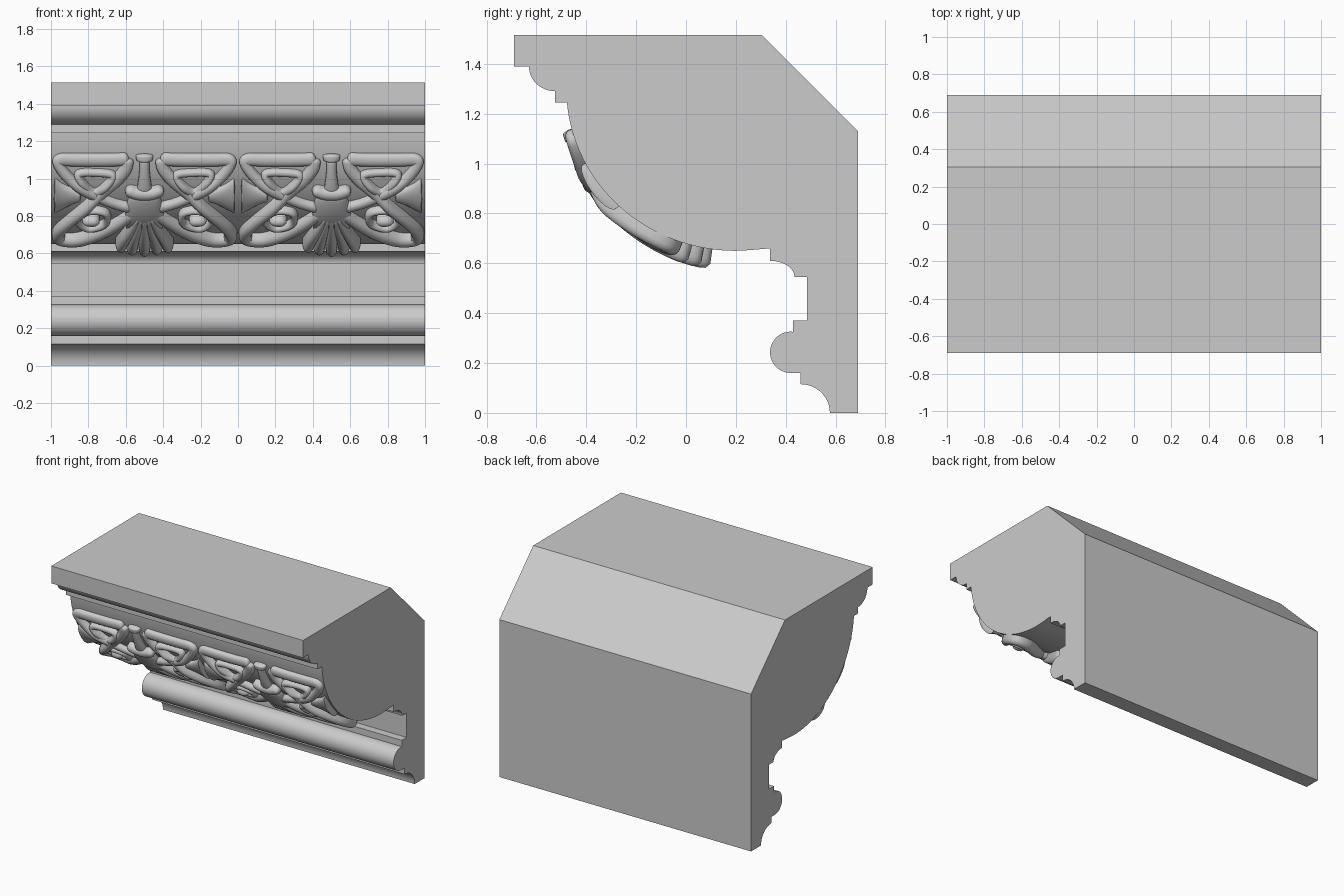
import bpy, bmesh
from math import sin, cos, acos, pi, radians, hypot

if "Cube" in bpy.data.objects:
    bpy.data.objects.remove(bpy.data.objects["Cube"])

CY, CZ, RY, RZ = 0.2, 1.3, 0.68, 0.65      # large curved face of the moulding


def arc(cy, cz, ry, rz, a0, a1, n=12):
    return [(cy + ry * cos(radians(a0 + (a1 - a0) * i / n)),
             cz + rz * sin(radians(a0 + (a1 - a0) * i / n))) for i in range(n + 1)]


def finish(name, bm, angle):
    bmesh.ops.recalc_face_normals(bm, faces=bm.faces)
    me = bpy.data.meshes.new(name)
    bm.to_mesh(me)
    bm.free()
    ob = bpy.data.objects.new(name, me)
    bpy.context.collection.objects.link(ob)
    bpy.ops.object.select_all(action='DESELECT')
    ob.select_set(True)
    bpy.context.view_layer.objects.active = ob
    bpy.ops.object.shade_smooth_by_angle(angle=radians(angle))


# moulding body: extruded profile in (y, z)
profile = [(-.69, 1.515), (.305, 1.515), (.69, 1.13), (.69, 0)]
profile += arc(.46, 0, .117, .115, 0, 90)                 # bottom cove
profile += [(.46, .16)] + arc(.42, .243, .083, .083, 270, 90, 20)   # round bead
profile += [(.43, .325), (.43, .37), (.485, .37), (.485, .545)]
profile += arc(.337, .545, .098, .065, 0, 90)             # small cove
profile += [(.337, .66), (.26, .653)]
profile += arc(CY, CZ, RY, RZ, 270, 184.85, 40)           # large curved face
profile += [(-.525, 1.245)] + arc(-.525, 1.39, .105, .1, 270, 180)  # top ovolo
profile += [(-.69, 1.39)]
bm = bmesh.new()
ends = [[bm.verts.new((x, y, z)) for y, z in profile] for x in (-1, 1)]
for e in ends:
    bm.faces.new(e)
for i in range(len(profile)):
    j = (i + 1) % len(profile)
    bm.faces.new((ends[0][i], ends[0][j], ends[1][j], ends[1][i]))
finish("moulding_body", bm, 25)


# carving helpers: draw in front view (u, z), wrap on the large curved face
def to_arc(z):
    return acos(min(1, (1.3 - z) / .725)) * .68


def wrap(x, s, d):
    t = s / .68
    d *= .5 + .65 * cos(t)
    return (x, CY - sin(t) * (RY + d), CZ - cos(t) * (RZ + d))


def spline(pts, closed, n=8):
    m = len(pts)
    get = (lambda i: pts[i % m]) if closed else (lambda i: pts[max(0, min(m - 1, i))])
    out = []
    for i in range(m if closed else m - 1):
        a, b, c, d = get(i - 1), get(i), get(i + 1), get(i + 2)
        for k in range(n):
            t = k / n
            out.append([.5 * (2 * q + (r - p) * t + (2 * p - 5 * q + 4 * r - s) * t * t
                              + (3 * q - p - 3 * r + s) * t ** 3)
                        for p, q, r, s in zip(a, b, c, d)])
    return out if closed else out + [list(pts[-1])]


def strand(bm, cx, side, pts, closed=False, tip=.03):
    """pts: (distance from motif centre, z, half width, height)"""
    path = spline([(u, to_arc(z), w, h) for u, z, w, h in pts], closed)
    n, rings = len(path), []
    run = [0]
    for a, b in zip(path, path[1:]):
        run.append(run[-1] + hypot(b[0] - a[0], b[1] - a[1]))
    for i, (u, s, w, h) in enumerate(path):
        a = path[(i - 1) % n] if closed else path[max(i - 1, 0)]
        b = path[(i + 1) % n] if closed else path[min(i + 1, n - 1)]
        tx, ts = b[0] - a[0], b[1] - a[1]
        length = hypot(tx, ts) or 1
        if not closed:                               # rounded ends
            e = min(1, min(run[i], run[-1] - run[i]) / tip)
            f = max(.3, (1 - (1 - e) ** 2) ** .5)
            w, h = w * f, h * (.6 + .4 * f)
        ring = []
        for k in range(11):
            c = pi * k / 10
            o, d = w * cos(c), h * sin(c) ** .6 if 0 < k < 10 else -.012
            ring.append(bm.verts.new(wrap(cx + side * (u - ts / length * o),
                                          s + tx / length * o, d)))
        rings.append(ring)
    for i in range(n if closed else n - 1):
        p, q = rings[i], rings[(i + 1) % n]
        for k in range(11):
            bm.faces.new((p[k], p[(k + 1) % 11], q[(k + 1) % 11], q[k]))
    if not closed:
        bm.faces.new(rings[0])
        bm.faces.new(rings[-1])


def carve(name, strands, sides=(-1, 1)):
    bm = bmesh.new()
    for cx in (-.5, .5):
        for side in sides:
            for pts, closed, tip in strands:
                strand(bm, cx, side, pts, closed, tip)
    finish(name, bm, 50)


# upper loop: top bar turning down and crossing to the middle
carve("upper_band", [([(.085, 1.085, .037, .05), (.2, 1.08, .037, .05), (.36, 1.08, .037, .05),
                       (.45, 1.08, .035, .05), (.455, 1.045, .03, .05), (.41, .98, .03, .055),
                       (.34, .92, .03, .065), (.25, .865, .028, .05), (.16, .825, .028, .045),
                       (.07, .80, .03, .045)], False, .02)])

# long strand sweeping from the bar out and back under the palmette
carve("sweeping_band", [([(.09, 1.09, .034, .05), (.10, 1.03, .034, .05), (.15, .96, .034, .05),
                          (.23, .885, .032, .05), (.31, .81, .03, .068), (.40, .73, .03, .06),
                          (.455, .67, .034, .055), (.45, .63, .036, .055), (.36, .628, .038, .06),
                          (.25, .66, .036, .06), (.15, .71, .034, .055), (.05, .78, .03, .05)],
                         False, .02)])

# small interlaced loop inside the upper triangle
carve("inner_loop", [([(.17, .99, .022, .05), (.26, 1.005, .022, .045), (.35, 1.0, .022, .05),
                       (.335, .95, .022, .06), (.27, .89, .022, .04), (.21, .925, .022, .062)],
                      True, 0)])

# flared leaf at the outer edge
carve("side_leaf", [([(.485, .865, .125, .05), (.45, .865, .095, .042), (.40, .867, .06, .04),
                      (.34, .87, .035, .04)], False, .008)])

# coiled eye below the crossing
carve("eye_coil", [([(.36, .735, .02, .045), (.30, .785, .02, .045), (.21, .775, .02, .045),
                     (.21, .715, .02, .045), (.30, .69, .02, .045)], True, 0),
                   ([(.33, .735, .026, .055), (.28, .737, .03, .06), (.24, .735, .026, .055)],
                    False, .03)])

# central stem with a square knob
carve("stem", [([(0, 1.115, .046, .058), (0, 1.09, .046, .058), (0, 1.07, .04, .055)], False, .01),
               ([(0, 1.08, .027, .046), (0, 1.0, .029, .046), (0, .90, .042, .05)], False, .01)],
      sides=(1,))
carve("collar", [([(-.10, .912, .03, .06), (-.05, .893, .034, .066), (0, .888, .036, .068),
                   (.05, .893, .034, .066), (.10, .912, .03, .06)], False, .025)], sides=(1,))

# palmette: rounded body and fanned lobes
carve("palmette_body", [([(0, .89, .075, .058), (0, .82, .095, .062), (0, .74, .11, .058),
                          (0, .66, .09, .04)], False, .03)], sides=(1,))
lobes = [([(a * .25, .77, .016, .06), (a * .5, .70, .024, .062), (a * .8, .64, .03, .066),
           (a, z, .034, .072)], False, .03)
         for a, z in ((-.13, .6), (-.068, .588), (0, .582), (.068, .588), (.13, .6))]
carve("palmette_lobes", lobes, sides=(1,))
